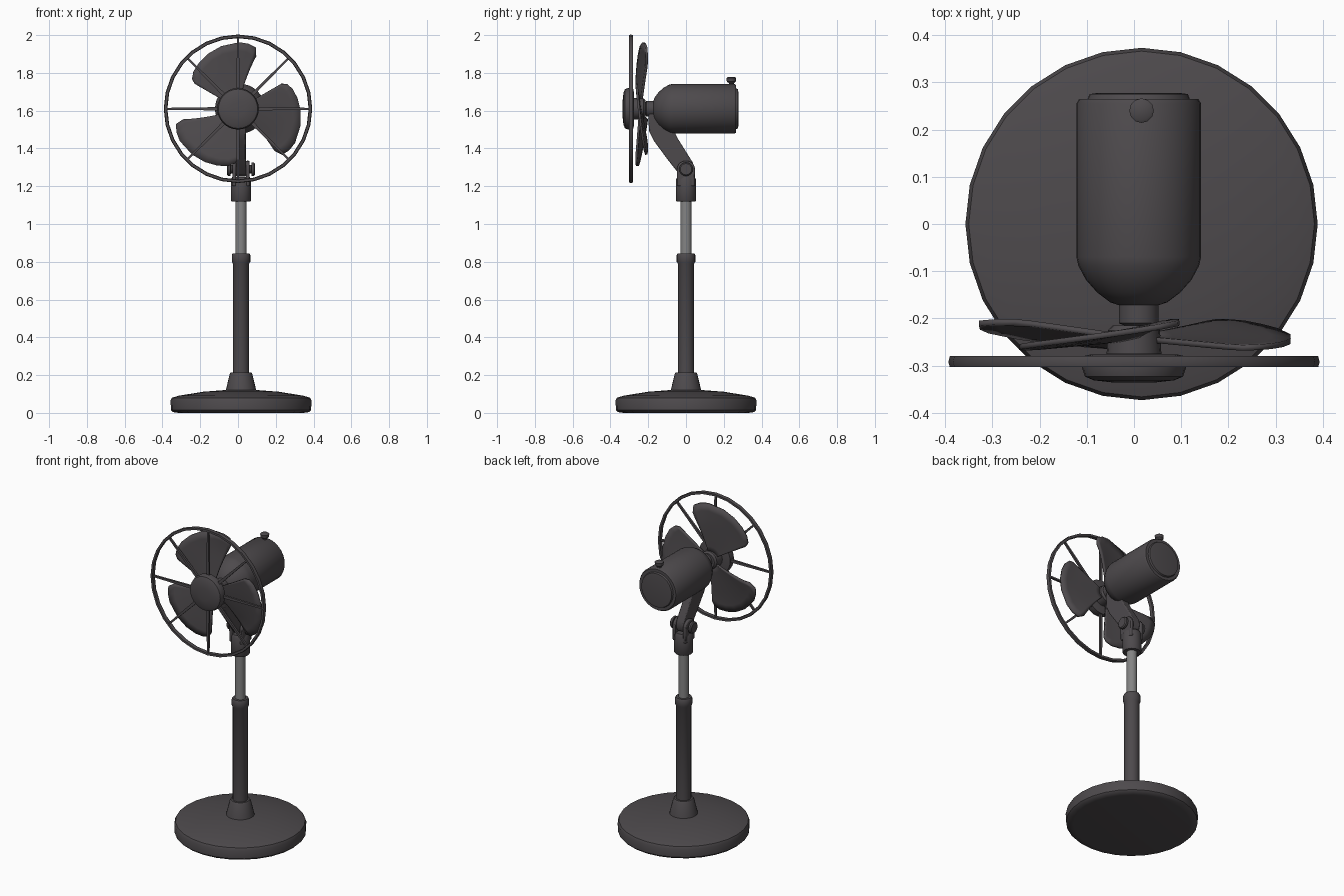
import bpy, bmesh, math
from mathutils import Vector, Matrix

if "Cube" in bpy.data.objects:
    bpy.data.objects.remove(bpy.data.objects["Cube"])

def material(name, rgb):
    m = bpy.data.materials.new(name)
    m.diffuse_color = (*rgb, 1)
    m.use_nodes = True
    m.node_tree.nodes["Principled BSDF"].inputs["Base Color"].default_value = m.diffuse_color
    return m

DARK = material("charcoal plastic", (0.075, 0.068, 0.073))
STEEL = material("grey steel", (0.23, 0.23, 0.23))
PX = 0.016            # stand axis x
MX, CZ = 0.01, 1.61   # motor x and fan axis height

def finish(name, bm, mat, angle=40):
    bmesh.ops.recalc_face_normals(bm, faces=bm.faces)
    me = bpy.data.meshes.new(name)
    bm.to_mesh(me)
    bm.free()
    for p in me.polygons:
        p.use_smooth = True
    me.set_sharp_from_angle(angle=math.radians(angle))
    me.materials.append(mat)
    ob = bpy.data.objects.new(name, me)
    bpy.context.collection.objects.link(ob)
    return ob

def lathe(name, profile, axis, centre, n=28, mat=DARK, closed=False):
    """Spin (radius, height) points round the x, y or z axis."""
    bm = bmesh.new()
    c = Vector(centre)
    rings = []
    for r, h in profile:
        ring = []
        for i in range(n):
            a = 2 * math.pi * i / n
            p, q = r * math.cos(a), r * math.sin(a)
            v = {'x': (h, p, q), 'y': (p, h, q), 'z': (p, q, h)}[axis]
            ring.append(bm.verts.new(c + Vector(v)))
        rings.append(ring)
    pairs = list(zip(rings, rings[1:]))
    if closed:
        pairs.append((rings[-1], rings[0]))
    else:
        bm.faces.new(rings[0])
        bm.faces.new(rings[-1])
    for a, b in pairs:
        for i in range(n):
            j = (i + 1) % n
            bm.faces.new((a[i], a[j], b[j], b[i]))
    return finish(name, bm, mat)

def plate(name, outline, x0, x1):
    """Extrude a (y, z) outline from x0 to x1, with softened edges."""
    bm = bmesh.new()
    f = bm.faces.new([bm.verts.new((x0, y, z)) for y, z in outline])
    new = bmesh.ops.extrude_face_region(bm, geom=[f])['geom']
    bmesh.ops.translate(bm, vec=(x1 - x0, 0, 0),
                        verts=[v for v in new if isinstance(v, bmesh.types.BMVert)])
    ob = finish(name, bm, DARK)
    bev = ob.modifiers.new("soft edges", 'BEVEL')
    bev.width, bev.segments = 0.006, 2
    return ob

# Stand: base disc, collar, lower tube, inner pole
lathe("base", [(0.33, 0), (0.36, 0.004), (0.371, 0.015), (0.373, 0.065), (0.366, 0.08),
               (0.33, 0.091), (0.2, 0.112), (0.07, 0.122)], 'z', (PX, 0, 0))
lathe("base_collar", [(0.082, 0.11), (0.078, 0.13), (0.06, 0.205), (0.054, 0.215)], 'z', (PX, 0, 0), 24)
lathe("lower_tube", [(0.043, 0.2), (0.043, 0.79), (0.049, 0.8), (0.049, 0.835), (0.044, 0.845)],
      'z', (PX, 0, 0), 20)
lathe("inner_pole", [(0.03, 0.8), (0.03, 1.15)], 'z', (PX, 0, 0), 20, STEEL)

# Tilt joint: socket, two ears, pivot and knobs
lathe("tilt_socket", [(0.05, 1.12), (0.054, 1.126), (0.054, 1.235), (0.046, 1.25)], 'z', (PX, 0, 0), 24)
ear = [(-0.046, 1.2), (0.046, 1.2)] + [
    (0.048 * math.cos(a), 1.29 + 0.045 * math.sin(a))
    for a in (math.pi * i / 10 for i in range(11))]
for side, label in ((-1, "left"), (1, "right")):
    a, b = sorted((PX + side * 0.026, PX + side * 0.046))
    plate(label + "_joint_ear", ear, a, b)
    lathe(label + "_joint_knob", [(0.022, side * 0.04), (0.022, side * 0.054), (0.036, side * 0.056),
                                  (0.036, side * 0.068), (0.03, side * 0.074)],
          'x', (PX, 0, 1.29), 16)
lathe("joint_pivot", [(0.02, -0.05), (0.02, 0.05)], 'x', (PX, 0, 1.29), 16)

# Leaning arm from the joint to the motor neck
plate("tilt_arm", [(-0.035, 1.262), (0.0, 1.25), (0.032, 1.262), (0.042, 1.29), (0.036, 1.325),
                   (-0.045, 1.455), (-0.085, 1.54), (-0.085, 1.61), (-0.19, 1.61),
                   (-0.2, 1.56), (-0.195, 1.49), (-0.17, 1.44), (-0.1, 1.345)],
      PX - 0.026, PX + 0.026)

# Motor housing with domed front, and the top knob
lathe("motor_housing", [(0.03, -0.27), (0.03, -0.215), (0.042, -0.21), (0.042, -0.172), (0.06, -0.166),
                        (0.088, -0.145), (0.112, -0.118), (0.128, -0.088), (0.132, -0.07),
                        (0.132, 0.255), (0.126, 0.265), (0.108, 0.265), (0.104, 0.275), (0.09, 0.277)],
      'y', (MX, 0, CZ), 32)
lathe("oscillation_knob", [(0.014, 1.72), (0.013, 1.745), (0.024, 1.755), (0.026, 1.773), (0.02, 1.777)],
      'z', (PX, 0.24, 0), 12)

# Fan blades: one polar patch, turned three times
TIP = [(71, 0.295), (74, 0.338), (81, 0.349), (89, 0.352), (105, 0.343), (118, 0.332),
       (130, 0.32), (140, 0.308), (147, 0.29), (150, 0.265)]
ROWS = 8
for k in range(3):
    bm = bmesh.new()
    cols = []
    for deg, tip in TIP:
        t = (deg - 71) / 79
        col = []
        for i in range(ROWS):
            s = i / (ROWS - 1)
            r = 0.04 + (tip - 0.04) * s
            a = math.radians(deg + 8 * (1 - s) * (1 - t) + 120 * k)
            w = min(1, r / 0.25)
            y = -0.242 * (1 - w) + (-0.207 - 0.09 * t + 0.035 * t * t) * w
            col.append(bm.verts.new((r * math.cos(a), y, CZ + r * math.sin(a))))
        cols.append(col)
    for a, b in zip(cols, cols[1:]):
        for i in range(ROWS - 1):
            bm.faces.new((a[i], a[i + 1], b[i + 1], b[i]))
    blade = finish("blade_%d" % (k + 1), bm, DARK)
    sol = blade.modifiers.new("thickness", 'SOLIDIFY')
    sol.thickness, sol.offset = 0.012, 0
lathe("blade_hub", [(0.045, -0.215), (0.055, -0.225), (0.058, -0.275)], 'y', (0, 0, CZ), 20)

# Front guard: ring, centre cap and eight spokes
lathe("guard_ring", [(0.39, -0.303), (0.393, -0.292), (0.39, -0.28), (0.377, -0.28),
                     (0.374, -0.292), (0.377, -0.303)], 'y', (0, 0, CZ), 28, closed=True)
lathe("guard_cap", [(0.09, -0.276), (0.108, -0.28), (0.11, -0.305), (0.104, -0.323), (0.085, -0.331),
                    (0.04, -0.336)], 'y', (0, 0, CZ), 28)
for k in range(8):
    bm = bmesh.new()
    bmesh.ops.create_cube(bm, size=1)
    for v in bm.verts:
        width = 0.018 if v.co.x < 0 else 0.01     # spokes narrow outwards
        v.co = Vector((0.24 + v.co.x * 0.29, -0.292 + v.co.y * 0.013, v.co.z * width))
    bm.transform(Matrix.Translation((0, 0, CZ)) @ Matrix.Rotation(-math.pi * k / 4, 4, 'Y'))
    finish("guard_spoke_%d" % (k + 1), bm, DARK)
